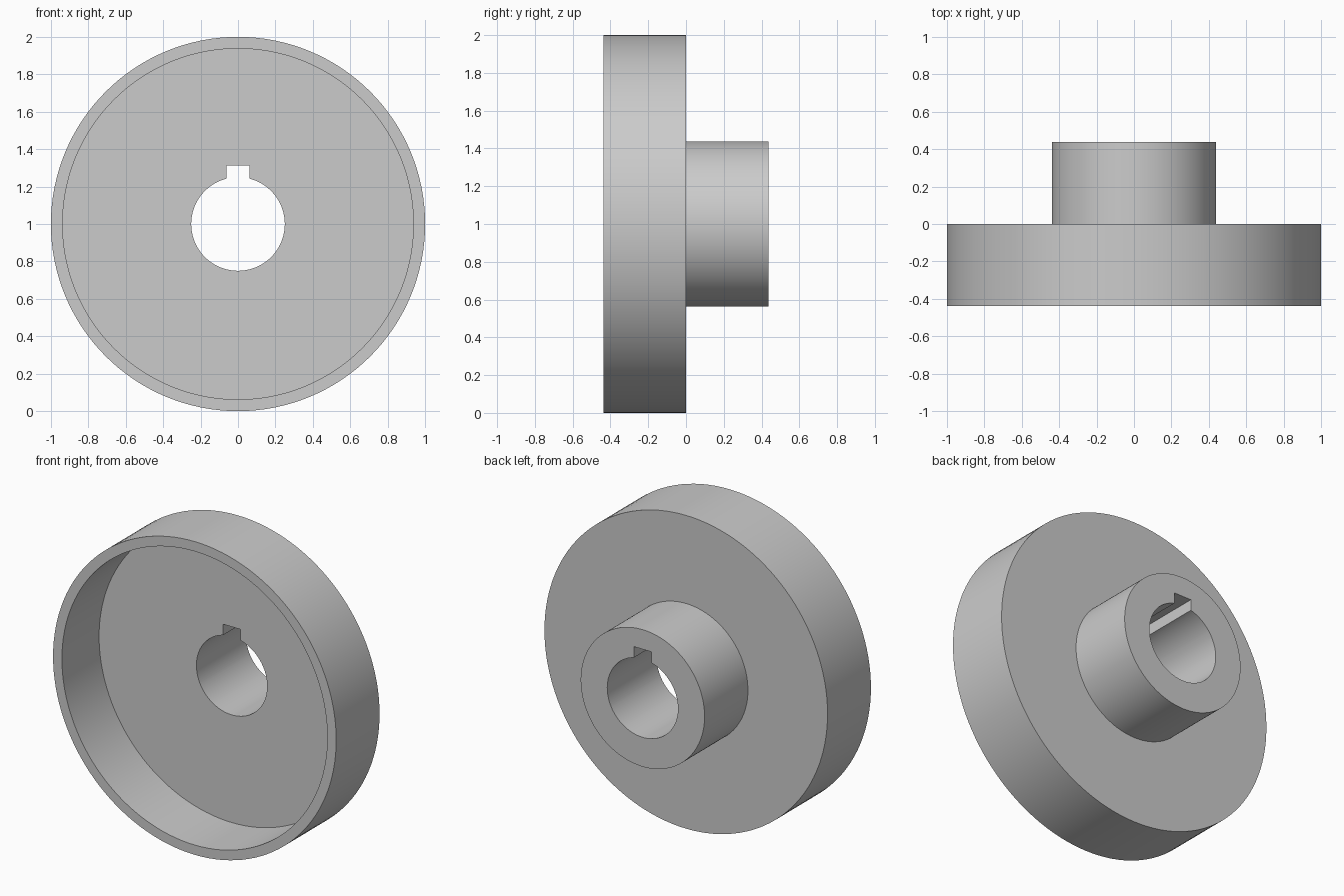
import bpy
import bmesh
from math import asin, cos, sin, pi, tau, radians
from mathutils import Vector

cube = bpy.data.objects.get("Cube")
if cube:
    bpy.data.objects.remove(cube)

SEGMENTS = 128
WALL = 0.0625
DEPTH = 0.4375          # depth of the rim and of the hub
HUB_RADIUS = 0.4375
BORE_RADIUS = 0.25
KEY_HALF, KEY_TOP = 0.0625, 0.3125

steel = bpy.data.materials.new("plain_grey")
steel.use_nodes = True
grey = (0.6, 0.6, 0.6, 1)
steel.diffuse_color = grey
steel.node_tree.nodes["Principled BSDF"].inputs["Base Color"].default_value = grey


def make_object(name, bm):
    bmesh.ops.recalc_face_normals(bm, faces=bm.faces)
    mesh = bpy.data.meshes.new(name)
    bm.to_mesh(mesh)
    bm.free()
    mesh.materials.append(steel)
    obj = bpy.data.objects.new(name, mesh)
    obj.location.z = 1
    bpy.context.collection.objects.link(obj)
    return obj


# Flanged cup and hub: one radius/depth profile turned about the y axis
profile = [(0, -WALL), (1 - WALL, -WALL), (1 - WALL, -DEPTH), (1, -DEPTH),
           (1, 0), (HUB_RADIUS, 0), (HUB_RADIUS, DEPTH), (0, DEPTH)]
bm = bmesh.new()
verts = [bm.verts.new((r, y, 0)) for r, y in profile]
edges = [bm.edges.new(pair) for pair in zip(verts, verts[1:])]
bmesh.ops.spin(bm, geom=verts + edges, cent=(0, 0, 0), axis=(0, 1, 0),
               angle=tau, steps=SEGMENTS, use_merge=False)
bmesh.ops.remove_doubles(bm, verts=bm.verts, dist=0.0001)
body = make_object("flanged_hub", bm)

# Keyed bore: round outline with a square slot at the top, extruded right through
start = asin(KEY_HALF / BORE_RADIUS)
outline = [(-KEY_HALF, KEY_TOP), (KEY_HALF, KEY_TOP)]
for i in range(SEGMENTS + 1):
    a = start + (tau - 2 * start) * i / SEGMENTS
    outline.append((BORE_RADIUS * sin(a), BORE_RADIUS * cos(a)))
bm = bmesh.new()
face = bm.faces.new([bm.verts.new((x, -1, z)) for x, z in outline])
extruded = bmesh.ops.extrude_face_region(bm, geom=[face], use_keep_orig=True)
moved = [g for g in extruded["geom"] if isinstance(g, bmesh.types.BMVert)]
bmesh.ops.translate(bm, verts=moved, vec=Vector((0, 2, 0)))
cutter = make_object("keyed_bore_cutter", bm)
cutter.hide_render = True

# Cut the bore, then drop the cutter
cut = body.modifiers.new("keyed_bore", 'BOOLEAN')
cut.operation = 'DIFFERENCE'
cut.solver = 'EXACT'
cut.object = cutter
bpy.ops.object.select_all(action='DESELECT')
body.select_set(True)
bpy.context.view_layer.objects.active = body
bpy.ops.object.modifier_apply(modifier=cut.name)
bpy.data.objects.remove(cutter)

bpy.ops.object.shade_smooth_by_angle(angle=radians(30))
